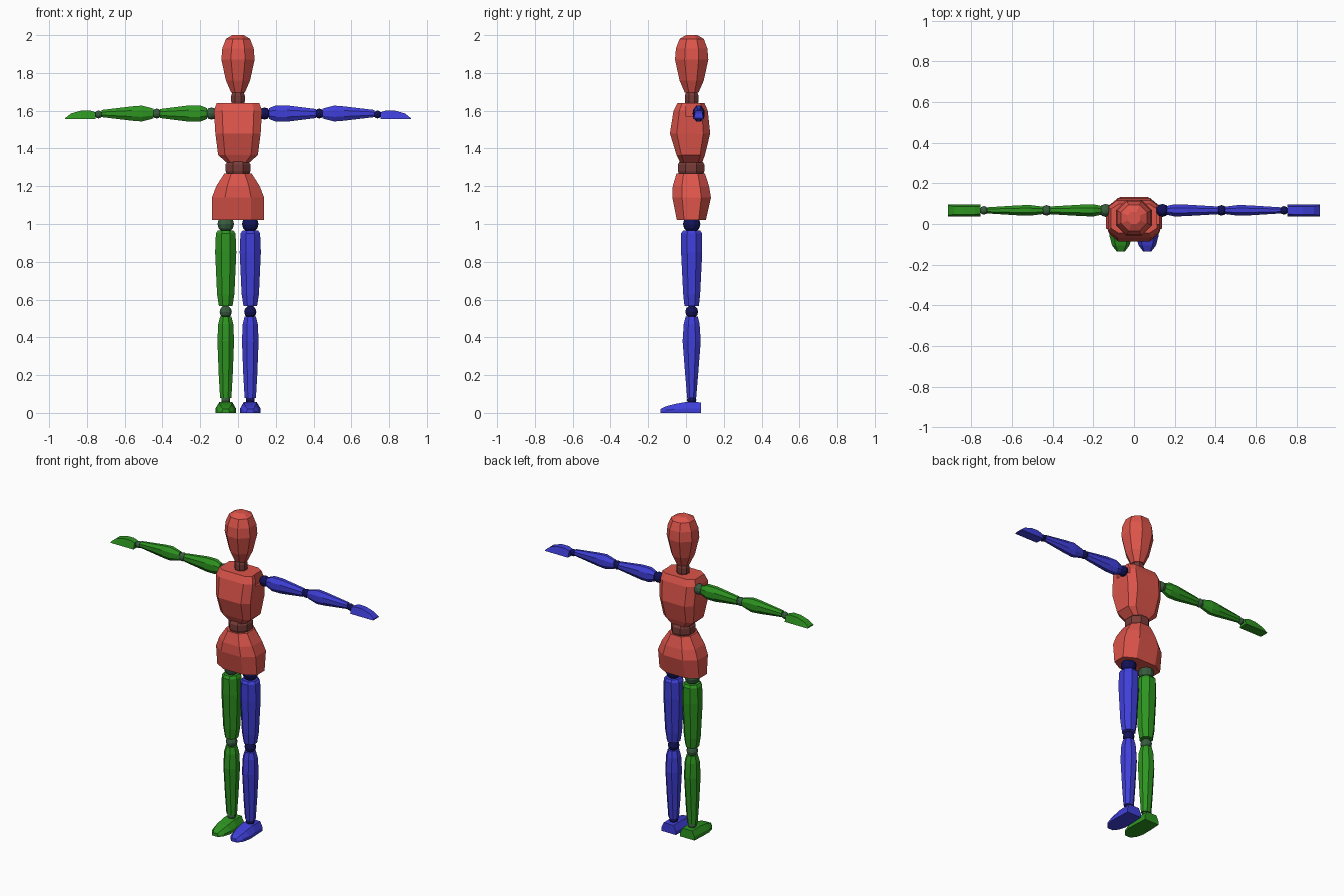
import bpy, bmesh
from mathutils import Vector

if "Cube" in bpy.data.objects:
    bpy.data.objects.remove(bpy.data.objects["Cube"])


def material(name, rgb):
    m = bpy.data.materials.new(name)
    m.diffuse_color = (*rgb, 1)
    m.use_nodes = True
    m.node_tree.nodes["Principled BSDF"].inputs["Base Color"].default_value = m.diffuse_color
    return m


RED = material("red", (0.72, 0.09, 0.07))
DARK_RED = material("dark red", (0.19, 0.045, 0.04))
GREEN = material("green", (0.027, 0.30, 0.015))
DARK_GREEN = material("dark green", (0.04, 0.11, 0.05))
BLUE = material("blue", (0.05, 0.05, 0.70))
DARK_BLUE = material("dark blue", (0.006, 0.006, 0.10))


def finish(bm, name, mat):
    bmesh.ops.recalc_face_normals(bm, faces=bm.faces)
    me = bpy.data.meshes.new(name)
    bm.to_mesh(me)
    bm.free()
    me.materials.append(mat)
    ob = bpy.data.objects.new(name, me)
    bpy.context.collection.objects.link(ob)
    return ob


def loft(name, mat, stations, place, k=0.42):
    """Eight-sided sections (t, u0, u1, v0, v1) joined along t; k sets the corner chamfer."""
    bm = bmesh.new()
    corners = [(1, k), (k, 1), (-k, 1), (-1, k), (-1, -k), (-k, -1), (k, -1), (1, -k)]
    rings = []
    for t, u0, u1, v0, v1 in stations:
        cu, cv, hu, hv = (u0 + u1) / 2, (v0 + v1) / 2, (u1 - u0) / 2, (v1 - v0) / 2
        rings.append([bm.verts.new(place(cu + a * hu, cv + b * hv, t)) for a, b in corners])
    for a, b in zip(rings, rings[1:]):
        for i in range(8):
            j = (i + 1) % 8
            bm.faces.new((a[i], a[j], b[j], b[i]))
    bm.faces.new(rings[0])
    bm.faces.new(rings[-1])
    return finish(bm, name, mat)


def ball(name, mat, center, r):
    bm = bmesh.new()
    bmesh.ops.create_uvsphere(bm, u_segments=10, v_segments=6, radius=r)
    bmesh.ops.translate(bm, verts=bm.verts, vec=Vector(center))
    return finish(bm, name, mat)


def upright(x, y, z):
    return (x, y, z)


def centred(rows, cu, cv):
    """Turn (t, half_u, half_v) rows into stations around a straight axis."""
    return [(t, cu - a, cu + a, cv - b, cv + b) for t, a, b in rows]


# Head and neck
loft("head", RED, centred([(1.695, 0.036, 0.036), (1.76, 0.064, 0.064), (1.87, 0.088, 0.088),
                           (1.93, 0.083, 0.083), (1.98, 0.064, 0.064), (2.0, 0.03, 0.03)], 0, 0.03), upright)
loft("neck", DARK_RED, centred([(1.62, 0.03, 0.03), (1.65, 0.036, 0.036), (1.68, 0.036, 0.036),
                                (1.71, 0.026, 0.026)], 0, 0.03), upright)

# Torso with shoulder notches
torso = loft("torso", RED, [(1.325, -0.06, 0.06, -0.03, 0.085), (1.365, -0.105, 0.105, -0.05, 0.1),
                            (1.48, -0.12, 0.12, -0.085, 0.128), (1.60, -0.127, 0.127, -0.066, 0.115),
                            (1.64, -0.113, 0.113, -0.045, 0.098)], upright, k=0.66)
for side in (-1, 1):
    bm = bmesh.new()
    bmesh.ops.create_cube(bm, size=1)
    for v in bm.verts:
        v.co = (side * (0.16 + v.co.x * 0.1), 0.055 + v.co.y * 0.11, 1.64 + v.co.z * 0.14)
    cutter = finish(bm, "shoulder_cutter", RED)
    cutter.hide_render = True
    cutter.hide_viewport = True
    mod = torso.modifiers.new("shoulder_notch", 'BOOLEAN')
    mod.operation = 'DIFFERENCE'
    mod.object = cutter

# Waist and pelvis
loft("waist", DARK_RED, centred([(1.25, 0.055, 0.06), (1.28, 0.066, 0.07), (1.315, 0.066, 0.07),
                                 (1.34, 0.05, 0.055)], 0, 0.027), upright)
loft("pelvis", RED, [(1.02, -0.138, 0.138, -0.048, 0.105), (1.14, -0.138, 0.138, -0.072, 0.132),
                     (1.2, -0.115, 0.115, -0.07, 0.122), (1.268, -0.072, 0.072, -0.05, 0.1)], upright, k=0.5)

for side, name, mat, dark in ((-1, "right", GREEN, DARK_GREEN), (1, "left", BLUE, DARK_BLUE)):
    # Leg
    x, y = side * 0.065, 0.03
    ball(name + "_hip", dark, (x, y, 1.0), 0.046)
    loft(name + "_thigh", mat, centred([(0.565, 0.036, 0.038), (0.63, 0.046, 0.045), (0.85, 0.056, 0.056),
                                        (0.95, 0.052, 0.056), (0.965, 0.042, 0.045)], x, y), upright)
    ball(name + "_knee", dark, (x, y, 0.535), 0.034)
    loft(name + "_shin", mat, centred([(0.08, 0.03, 0.024), (0.2, 0.037, 0.034), (0.38, 0.044, 0.048),
                                       (0.47, 0.04, 0.042), (0.51, 0.03, 0.032)], x, y), upright)
    ball(name + "_ankle", dark, (x, y, 0.068), 0.025)

    # Foot: flat sole, tapered upper, rounded toe
    bm = bmesh.new()
    rows = []
    for fy, sole, upper, top in ((0.08, 0.05, 0.034, 0.056), (0.0, 0.054, 0.034, 0.058),
                                 (-0.06, 0.055, 0.032, 0.047), (-0.105, 0.043, 0.026, 0.035),
                                 (-0.135, 0.02, 0.014, 0.02)):
        rows.append([bm.verts.new((x + a, fy, z)) for a, z in
                     ((-sole, 0), (sole, 0), (sole, top * 0.4), (upper, top), (-upper, top), (-sole, top * 0.4))])
    for a, b in zip(rows, rows[1:]):
        for i in range(6):
            j = (i + 1) % 6
            bm.faces.new((a[i], a[j], b[j], b[i]))
    bm.faces.new(rows[0])
    bm.faces.new(rows[-1])
    finish(bm, name + "_foot", mat)

    # Arm
    def sideways(u, v, t, s=side):
        return (s * t, u, v)

    ay, az = 0.067, 1.585
    ball(name + "_shoulder", dark, (side * 0.14, ay, az), 0.032)
    loft(name + "_upper_arm", mat, centred([(0.163, 0.022, 0.028), (0.2, 0.03, 0.043), (0.26, 0.028, 0.043),
                                            (0.412, 0.019, 0.024)], ay, az), sideways)
    ball(name + "_elbow", dark, (side * 0.43, ay, az), 0.026)
    loft(name + "_forearm", mat, centred([(0.447, 0.018, 0.026), (0.51, 0.026, 0.042), (0.56, 0.025, 0.038),
                                          (0.722, 0.015, 0.019)], ay, az), sideways)
    ball(name + "_wrist", dark, (side * 0.738, ay, 1.58), 0.021)

    # Hand: flat palm with sloping fingers
    bm = bmesh.new()
    rows = []
    for hx, top, half in ((0.755, 1.592, 0.018), (0.785, 1.602, 0.02), (0.83, 1.601, 0.02),
                          (0.885, 1.585, 0.02), (0.915, 1.561, 0.024)):
        rows.append([bm.verts.new((side * hx, ay + a, z)) for a, z in
                     ((-0.03, 1.555), (0.03, 1.555), (half, top), (-half, top))])
    for a, b in zip(rows, rows[1:]):
        for i in range(4):
            j = (i + 1) % 4
            bm.faces.new((a[i], a[j], b[j], b[i]))
    bm.faces.new(rows[0])
    bm.faces.new(rows[-1])
    finish(bm, name + "_hand", mat)
